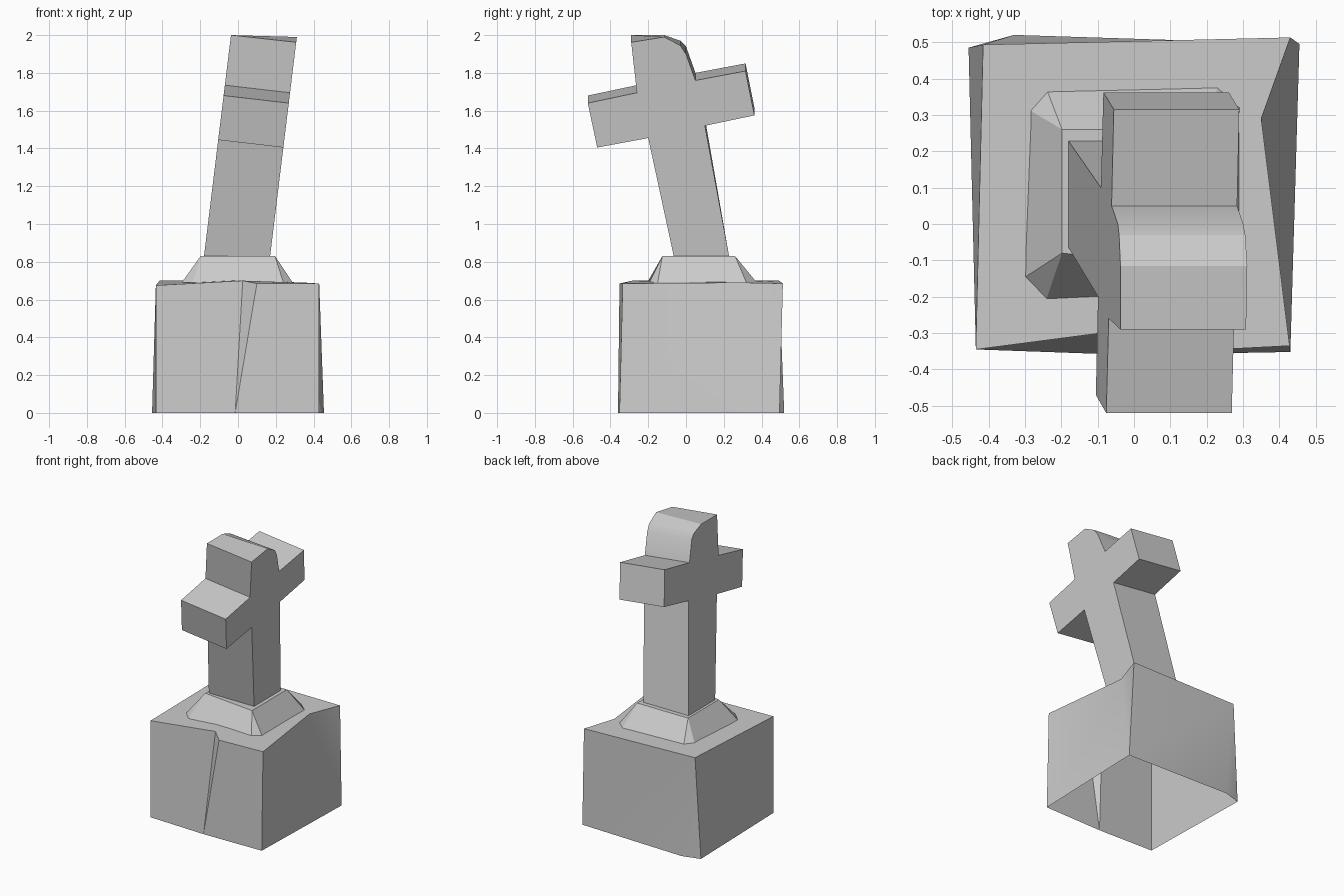
import bpy, bmesh, math

if "Cube" in bpy.data.objects:
    bpy.data.objects.remove(bpy.data.objects["Cube"])


def loft(name, ring_a, ring_b, cap_a=False, cap_b=True):
    """Bridge two equal-length rings; repeated points collapse into triangles."""
    bm = bmesh.new()
    a = [bm.verts.new(p) for p in ring_a]
    b = [bm.verts.new(p) for p in ring_b]
    n = len(a)
    for i in range(n):
        j = (i + 1) % n
        bm.faces.new((a[i], a[j], b[j], b[i]))
    if cap_a:
        bm.faces.new(a[::-1])
    if cap_b:
        bm.faces.new(b)
    bmesh.ops.remove_doubles(bm, verts=bm.verts, dist=0.0005)
    bmesh.ops.recalc_face_normals(bm, faces=bm.faces)
    me = bpy.data.meshes.new(name)
    bm.to_mesh(me)
    bm.free()
    ob = bpy.data.objects.new(name, me)
    bpy.context.collection.objects.link(ob)
    bpy.context.view_layer.objects.active = ob
    ob.select_set(True)
    bpy.ops.object.shade_smooth_by_angle(angle=math.radians(25))
    ob.select_set(False)
    return ob


# Plinth: worn stone block, open underneath, with a crack in front and a chipped right edge
crack = (-0.015, -0.36, 0)
back_right = (0.455, 0.495, 0)
plinth_bottom = [(-0.435, -0.345, 0), crack, crack, (0.43, -0.352, 0),
                 back_right, back_right, (-0.33, 0.52, 0), (-0.455, 0.485, 0)]
plinth_top = [(-0.435, -0.345, 0.675), (0.025, -0.285, 0.70), (0.10, -0.352, 0.685),
              (0.428, -0.335, 0.685), (0.35, 0.29, 0.69), (0.43, 0.513, 0.685),
              (-0.415, 0.493, 0.70), (-0.415, 0.493, 0.70)]
loft("plinth", plinth_bottom, plinth_top)

# Footing: tapered step with clipped lower corners
low = [(-0.298, -0.145), (-0.24, -0.205), (0.24, -0.195), (0.29, -0.15),
       (0.29, 0.32), (0.23, 0.375), (-0.24, 0.37), (-0.29, 0.315)]
high = [(-0.198, -0.08), (0.196, -0.125), (0.196, 0.26), (-0.198, 0.26)]
loft("footing", [(x, y, 0.69) for x, y in low],
     [(*high[i // 2], 0.83) for i in range(8)])

# Cross: side profile (y, z) of the right face, with the rise of the left face
profile = [(-0.065, 0.83, 0), (0.228, 0.83, 0), (0.10, 1.52, 0.04),
           (0.362, 1.575, 0.04), (0.315, 1.81, 0.04), (0.05, 1.76, 0.04),
           (0.0, 1.90, 0.04), (-0.03, 1.945, 0.025), (-0.115, 1.99, 0.01),
           (-0.29, 1.962, 0.038), (-0.26, 1.695, 0.04), (-0.52, 1.64, 0.04),
           (-0.47, 1.405, 0.04), (-0.20, 1.455, 0.04)]
lean = 0.122
right = [(0.17 + lean * (z - 0.83), y, z) for y, z, d in profile]
left = [(-0.18 + lean * (z + d - 0.83), y, z + d) for y, z, d in profile]
loft("cross", right, left, cap_a=True)
